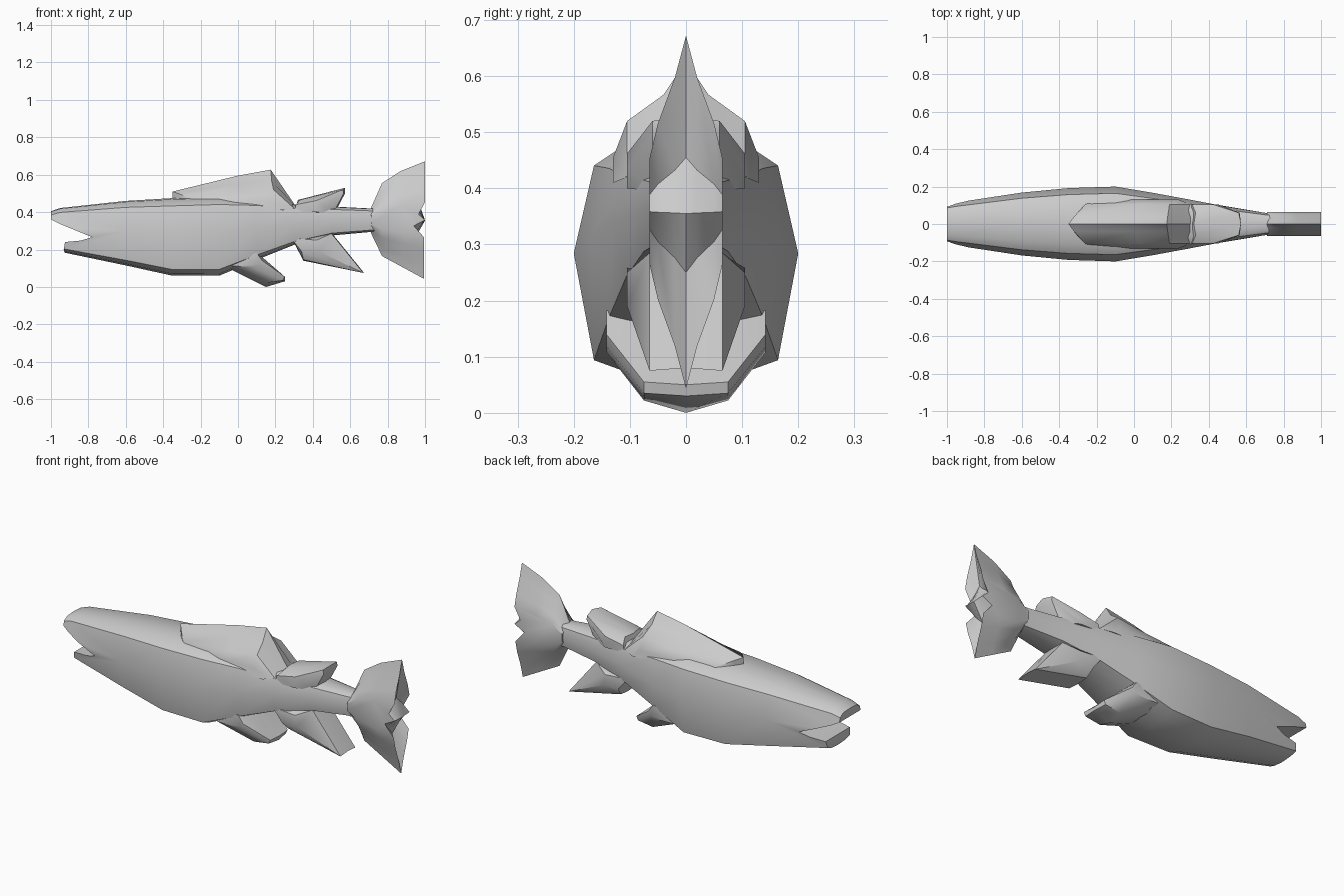
import bpy, bmesh
from math import radians

if "Cube" in bpy.data.objects:
    bpy.data.objects.remove(bpy.data.objects["Cube"])


def loft(name, rings, smooth=38):
    """Skin a row of equal-count rings and cap both ends."""
    bm = bmesh.new()
    rows = [[bm.verts.new(p) for p in ring] for ring in rings]
    n = len(rows[0])
    for a, b in zip(rows, rows[1:]):
        for i in range(n):
            j = (i + 1) % n
            bm.faces.new((a[i], a[j], b[j], b[i]))
    bm.faces.new(rows[0])
    bm.faces.new(rows[-1])
    bmesh.ops.recalc_face_normals(bm, faces=bm.faces)
    mesh = bpy.data.meshes.new(name)
    bm.to_mesh(mesh)
    bm.free()
    ob = bpy.data.objects.new(name, mesh)
    bpy.context.collection.objects.link(ob)
    shade(ob, smooth)
    return ob


def shade(ob, angle):
    bpy.ops.object.select_all(action='DESELECT')
    ob.select_set(True)
    bpy.context.view_layer.objects.active = ob
    bpy.ops.object.shade_smooth_by_angle(angle=radians(angle))


def fin(name, slices):
    """Loft (y, xz outline) slices from the middle outwards, mirrored in y."""
    both = [(-y, o) for y, o in reversed(slices[1:])] + slices
    return loft(name, [[(x, y, z) for x, z in o] for y, o in both])


# Body: twelve-sided rings given as x, top, bottom, half width
half = [(0, 1), (.55, .97), (.82, .8), (1, .06), (.82, -.84), (.5, -.95), (0, -1)]
section = half + [(-u, v) for u, v in reversed(half[1:-1])]
stations = [(-1, .405, .2, .105), (-.95, .422, .188, .115), (-.6, .46, .115, .168),
            (-.35, .475, .06, .192), (-.1, .483, .06, .2), (.1, .468, .145, .167),
            (.3, .442, .225, .13), (.5, .43, .275, .092), (.7, .42, .293, .06),
            (.78, .42, .293, .055)]
body = loft("body", [[(x, u * w, (t + b) / 2 + v * (t - b) / 2) for u, v in section]
                     for x, t, b, w in stations])

# Open mouth cut through the head
mouth = [(-1.1, .36), (-1, .36), (-.96, .34), (-.78, .266), (-.84, .248),
         (-.925, .24), (-.932, .2), (-.9, .1), (-1.1, .1)]
cutter = loft("mouth_cutter", [[(x, y, z) for x, z in mouth] for y in (-.4, .4)])
cutter.hide_render = True
cut = body.modifiers.new("mouth", 'BOOLEAN')
cut.operation, cut.object, cut.solver = 'DIFFERENCE', cutter, 'EXACT'
bpy.context.view_layer.objects.active = body
bpy.ops.object.modifier_apply(modifier=cut.name)
bpy.data.objects.remove(cutter)
shade(body, 38)

# Tail fin: outline flattened towards its mid height as it thickens
tail = [(.71, .42), (.77, .555), (.87, .62), (1, .672), (.965, .455), (1, .355),
        (.94, .25), (.995, .043), (.89, .1), (.77, .165), (.71, .29)]
fin("tail_fin", [(y, [(x, .36 + (z - .36) * s) for x, z in tail])
                 for y, s in ((0, 1), (.02, .76), (.05, .5), (.065, .3))])

# Large back fin
fin("dorsal_fin", [
    (0, [(-.35, .42), (-.35, .51), (0, .595), (.175, .627), (.31, .43)]),
    (.04, [(-.32, .42), (-.32, .5), (0, .55), (.18, .567), (.31, .43)]),
    (.105, [(-.27, .42), (-.26, .475), (.03, .5), (.19, .52), (.3, .42)]),
    (.13, [(-.2, .42), (-.2, .45), (.03, .455), (.19, .455), (.24, .41)])])

# Small rear back fin
fin("adipose_fin", [
    (0, [(.3, .4), (.32, .465), (.572, .53), (.572, .5), (.52, .4)]),
    (.06, [(.3, .4), (.33, .465), (.56, .52), (.565, .5), (.51, .395)]),
    (.105, [(.3, .4), (.31, .44), (.42, .462), (.45, .435), (.42, .4)])])

# Rear belly fin
fin("anal_fin", [
    (0, [(.3, .27), (.3, .235), (.35, .14), (.67, .08), (.5, .29)]),
    (.065, [(.3, .27), (.3, .235), (.35, .145), (.67, .075), (.5, .285)]),
    (.105, [(.3, .26), (.3, .24), (.34, .19), (.43, .19), (.42, .25)])])

# Front belly fin
fin("pelvic_fin", [
    (0, [(-.05, .14), (-.05, .1), (.15, 0), (.25, .03), (.25, .05), (.1, .18)]),
    (.075, [(-.05, .14), (-.05, .1), (.15, .022), (.24, .035), (.25, .055), (.1, .185)]),
    (.142, [(-.03, .14), (-.03, .112), (.07, .108), (.12, .118), (.13, .14), (.1, .182)])])
